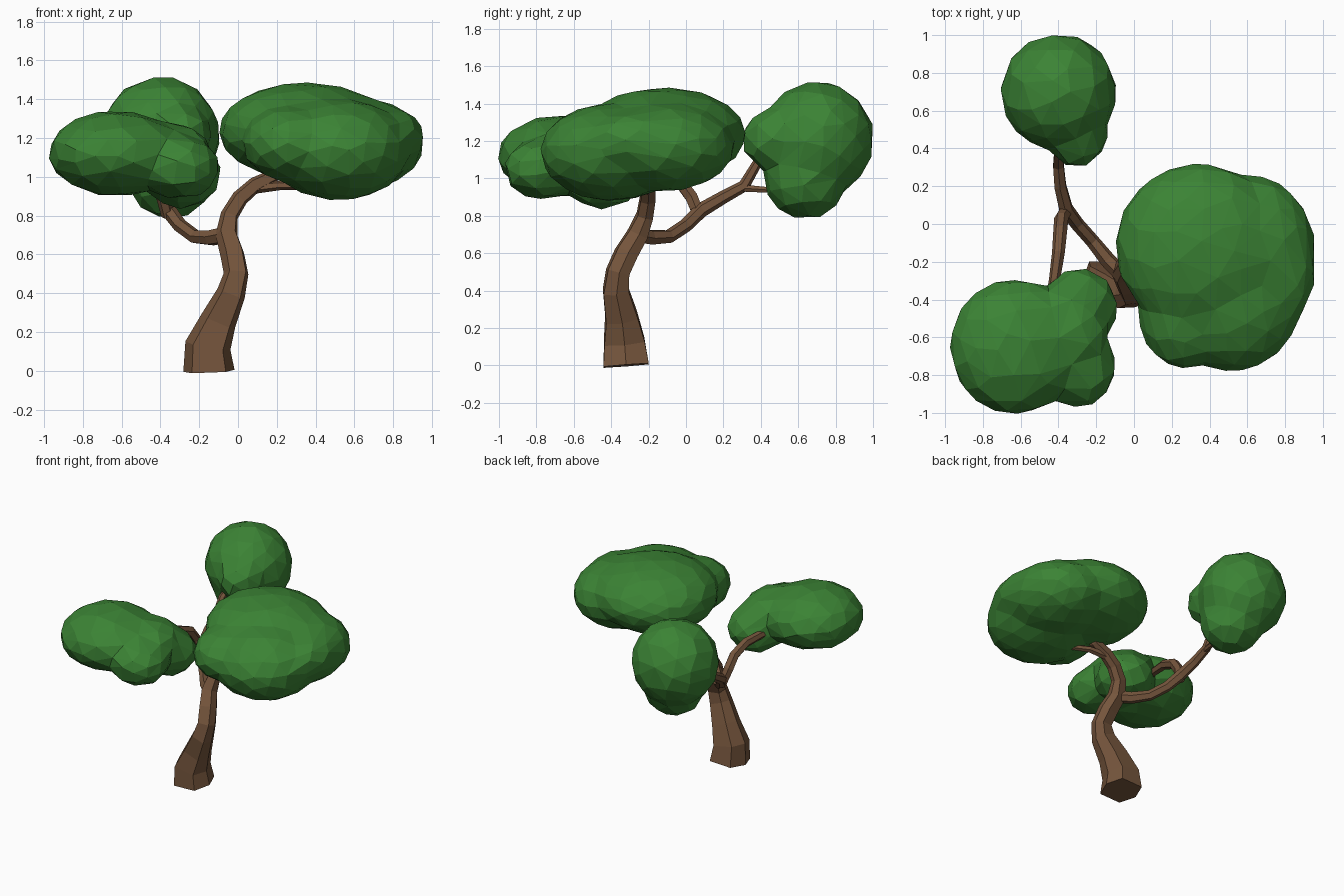
import bpy, bmesh, math
from mathutils import Vector

cube = bpy.data.objects.get("Cube")
if cube:
    bpy.data.objects.remove(cube)


def material(name, colour):
    m = bpy.data.materials.new(name)
    m.use_nodes = True
    m.diffuse_color = colour
    bsdf = next(n for n in m.node_tree.nodes if n.type == 'BSDF_PRINCIPLED')
    bsdf.inputs["Base Color"].default_value = colour
    bsdf.inputs["Roughness"].default_value = 0.9
    return m


bark = material("bark_brown", (0.18, 0.092, 0.046, 1))
leaf = material("leaf_green", (0.044, 0.228, 0.035, 1))


def add_object(name, bm, mat):
    mesh = bpy.data.meshes.new(name)
    bm.normal_update()
    bm.to_mesh(mesh)
    bm.free()
    mesh.materials.append(mat)
    ob = bpy.data.objects.new(name, mesh)
    bpy.context.collection.objects.link(ob)
    return ob


def limb(name, path, power=1.0, sides=6):
    """Tapered tube; path entries are x, y, z, radius; a low power squares it."""
    bm = bmesh.new()
    pts = [Vector(p[:3]) for p in path]
    last = len(pts) - 1
    side = Vector((1, 0, 0))
    rings = []
    for i, p in enumerate(pts):
        axis = (pts[min(i + 1, last)] - pts[max(i - 1, 0)]).normalized()
        side = (side - axis * side.dot(axis)).normalized()
        other = axis.cross(side)
        ring = []
        for k in range(sides):
            a = math.tau * k / sides
            u, v = (math.copysign(abs(t) ** power, t) if abs(t) > 1e-6 else 0
                    for t in (math.cos(a), math.sin(a)))
            ring.append(bm.verts.new(p + (side * u + other * v) * path[i][3]))
        rings.append(ring)
    for low, high in zip(rings, rings[1:]):
        for k in range(sides):
            n = (k + 1) % sides
            bm.faces.new((low[k], low[n], high[n], high[k]))
    bm.faces.new(rings[0][::-1])
    bm.faces.new(rings[-1])
    return add_object(name, bm, bark)


def foliage(name, lobes):
    """Ellipsoid lobes (centre, radii) fused, softened and cut to flat facets."""
    bm = bmesh.new()
    for centre, radii in lobes:
        made = bmesh.ops.create_icosphere(bm, subdivisions=4, radius=1.025)
        for v in made["verts"]:
            v.co = [o + c * r for o, c, r in zip(centre, v.co, radii)]
    ob = add_object(name, bm, leaf)
    fuse = ob.modifiers.new("fuse", 'REMESH')
    fuse.mode = 'VOXEL'
    fuse.voxel_size = 0.035
    soften = ob.modifiers.new("soften", 'SMOOTH')
    soften.factor = 0.5
    soften.iterations = 6
    facets = ob.modifiers.new("facets", 'DECIMATE')
    facets.ratio = 0.06
    return ob


# Trunk bending up into the left canopy
limb("trunk", [
    (-.15, -.32, 0, .132), (-.155, -.33, .13, .118), (-.1, -.345, .26, .093),
    (-.035, -.375, .4, .074), (-.01, -.365, .5, .064), (-.03, -.32, .6, .063),
    (-.06, -.26, .7, .057), (-.045, -.22, .8, .046), (.01, -.205, .89, .043),
    (.09, -.2, .96, .04), (.19, -.2, 1.01, .034), (.26, -.2, 1.12, .025)], power=.6)

# Branches
limb("canopy_twig", [
    (.07, -.2, .94, .03), (.22, -.22, .955, .024),
    (.4, -.3, .95, .018), (.5, -.35, 1.02, .012)])
limb("back_branch", [
    (-.06, -.27, .7, .045), (-.14, -.19, .685, .042), (-.22, -.09, .69, .037),
    (-.3, 0, .75, .037), (-.36, .08, .83, .04), (-.39, .2, .9, .035),
    (-.4, .31, .96, .032), (-.4, .38, 1.08, .026), (-.38, .48, 1.16, .018)])
limb("back_twig", [
    (-.4, .28, .95, .022), (-.37, .42, .94, .018), (-.34, .56, .93, .013)])
limb("front_branch", [
    (-.36, .07, .8, .036), (-.385, .03, .9, .038), (-.39, -.03, .98, .037),
    (-.4, -.15, 1.03, .034), (-.42, -.29, 1.04, .03), (-.45, -.42, 1.04, .02)])

# Leaf clumps
foliage("left_canopy", [
    ((.345, -.12, 1.235), (.435, .43, .245)),
    ((.61, -.13, 1.17), (.34, .38, .235)),
    ((.8, -.24, 1.2), (.155, .28, .15)),
    ((.27, -.48, 1.17), (.24, .28, .19)),
    ((.52, -.4, 1.14), (.36, .37, .255))])
foliage("front_canopy", [
    ((-.63, -.65, 1.12), (.34, .35, .215)),
    ((-.29, -.44, 1.01), (.2, .2, .17)),
    ((-.3, -.76, 1.05), (.2, .21, .16)),
    ((-.37, -.58, 1.12), (.23, .26, .155))])
foliage("back_canopy", [
    ((-.4, .7, 1.21), (.3, .3, .3)),
    ((-.3, .49, 1.21), (.16, .19, .16)),
    ((-.35, .64, 1), (.215, .215, .215))])
